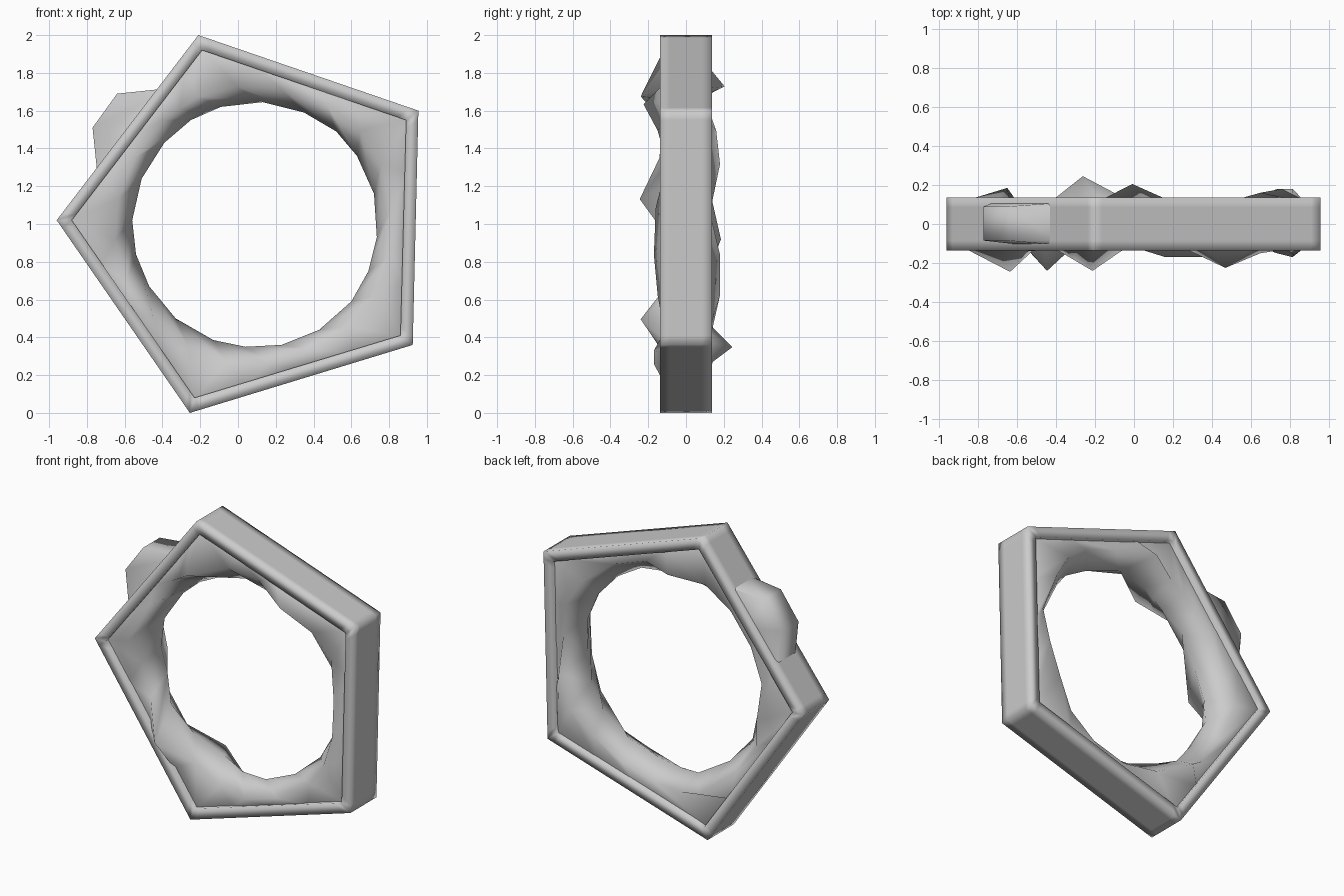
import bpy, bmesh, math
from mathutils import Vector

if "Cube" in bpy.data.objects:
    bpy.data.objects.remove(bpy.data.objects["Cube"])


def closed_loft(name, sections, angle):
    """Skin a closed ring of closed cross-sections."""
    bm = bmesh.new()
    rows = [[bm.verts.new(p) for p in s] for s in sections]
    for i, a in enumerate(rows):
        b = rows[(i + 1) % len(rows)]
        for j in range(len(a)):
            k = (j + 1) % len(a)
            bm.faces.new((a[j], b[j], b[k], a[k]))
    bmesh.ops.recalc_face_normals(bm, faces=bm.faces)
    me = bpy.data.meshes.new(name)
    bm.to_mesh(me)
    bm.free()
    ob = bpy.data.objects.new(name, me)
    bpy.context.collection.objects.link(ob)
    bpy.ops.object.select_all(action='DESELECT')
    ob.select_set(True)
    bpy.context.view_layer.objects.active = ob
    bpy.ops.object.shade_smooth_by_angle(angle=math.radians(angle))
    return ob


# Pentagon corners (x, z), clockwise from the top
outer = [Vector(p) for p in ((-.21, 2), (.955, 1.6), (.925, .36), (-.255, 0), (-.96, 1.02))]
inner = [Vector(p) for p in ((-.19, 1.92), (.89, 1.55), (.86, .41), (-.23, .08), (-.88, 1.02))]

# Frame: square-edged band, softly shaded rims (support loops near the edges)
profile = [(0, -.137), (1, -.137), (1, .137), (0, .137), (0, .085), (0, -.085)]
frame = [[(o.lerp(n, t).x, y, o.lerp(n, t).y) for t, y in profile]
         for o, n in zip(outer, inner)]
# Extra sections beside each corner keep the flats flat and the corners crisp
sections = []
for i in range(5):
    for f in (0, .04, .96):
        sections.append([tuple(Vector(a).lerp(Vector(b), f))
                         for a, b in zip(frame[i], frame[(i + 1) % 5])])
closed_loft("pentagon_frame", sections, 100)

# Wavy inner ring: four steps per pentagon side, crests staggered by half a step
hole = [Vector(p) for p in (
    (-.09, 1.62), (.13, 1.645), (.35, 1.59), (.52, 1.49), (.63, 1.36),
    (.72, 1.16), (.735, .93), (.69, .75), (.6, .59), (.43, .44),
    (.23, .36), (.04, .35), (-.13, .385), (-.33, .5), (-.47, .67),
    (-.54, .84), (-.56, 1.02), (-.51, 1.24), (-.39, 1.43), (-.25, 1.55))]
front = [-.24, -.1, -.11, -.225, -.15, -.1, -.16, -.17, -.15, -.1,
         -.17, -.17, -.1, -.07, -.24, -.08, -.09, -.245, -.14, -.13]
back = [.1, .205, .1, .11, .16, .18, .12, .18, .18, .12,
        .1, .1, .14, .245, .1, .1, .185, .11, .1, .1]


def along(t):
    """Twenty points round the pentagon, at depth t of the frame thickness."""
    c = [o.lerp(n, t) for o, n in zip(outer, inner)]
    return [c[i // 4].lerp(c[(i // 4 + 1) % 5], i % 4 / 4) for i in range(20)]


necks, edges = along(.8), along(.3)

# The bulge that pushes through the upper left side
bulge = {17: (-.745, 1.27), 18: (-.77, 1.51), 19: (-.64, 1.69)}

ring = []
for i, h in enumerate(hole):
    half = (hole[i - 1] + h) / 2
    out = ((necks[i - 1] + necks[i]) / 2 - half).normalized()
    crest = half + out * .1
    nxt = (i + 1) % 20
    mid = (front[i] + back[i] + front[nxt] + back[nxt]) / 4
    edge = Vector(bulge.get(i, edges[i]))
    neck = necks[i]
    pts = [(edge, -.085), (neck, -.11), (crest, front[i]), (h, mid),
           (crest, back[i]), (neck, .11), (edge, .09)]
    ring.append([(p.x, y, p.y) for p, y in pts])

# Extra section that tucks the end of the bulge back into the frame
tuck = [tuple((Vector(a) + Vector(b)) / 2) for a, b in zip(ring[19], ring[0])]
tuck[0], tuck[-1] = (-.4, -.085, 1.715), (-.4, .09, 1.715)
ring.append(tuck)
closed_loft("wavy_inner_ring", ring, 150)
